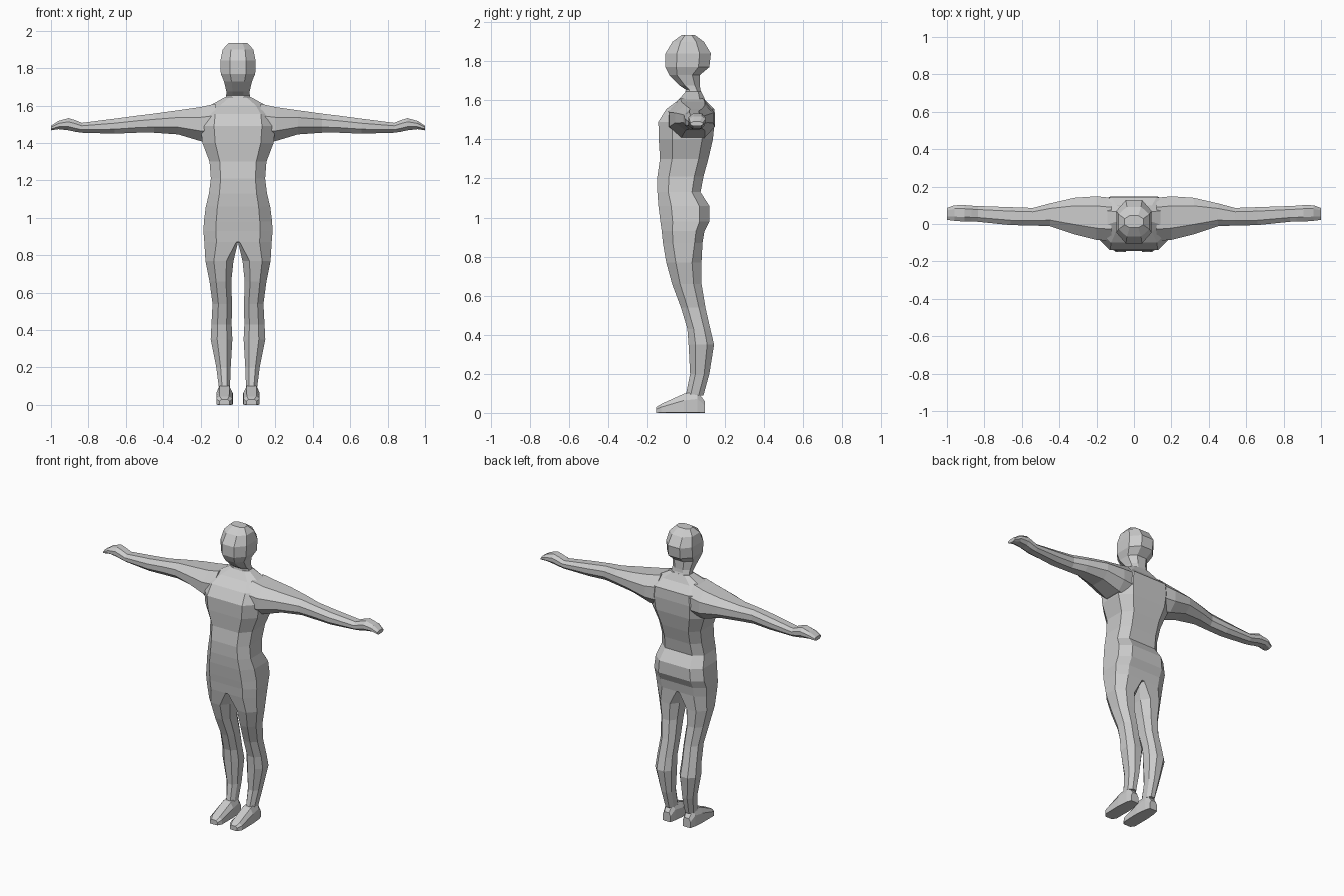
import bpy, bmesh

grey = bpy.data.materials.new("body grey")
grey.diffuse_color = (0.6, 0.6, 0.6, 1)


def ring(a0, a1, b0, b1, ca0, ca1, cb0, cb1):
    """Box section with cut corners; each cut is a fraction of the side."""
    w, d = a1 - a0, b1 - b0
    i, o, f, k = ca0 * w, ca1 * w, cb0 * d, cb1 * d
    return [(a0 + i, b0), (a1 - o, b0), (a1, b0 + f), (a1, b1 - k),
            (a1 - o, b1), (a0 + i, b1), (a0, b1 - k), (a0, b0 + f)]


def loft(name, axis, sections, cuts, mirror=False):
    """Skin sections (position, a0, a1, b0, b1[, own cuts]) along an axis."""
    bm = bmesh.new()
    loops = []
    for s in sections:
        c = s[5] if len(s) > 5 else cuts
        pts = ring(*s[1:5], *c)
        put = {"x": lambda a, b: (s[0], a, b),
               "y": lambda a, b: (a, s[0], b),
               "z": lambda a, b: (a, b, s[0])}[axis]
        loops.append([bm.verts.new(put(a, b)) for a, b in pts])
    for lo, hi in zip(loops, loops[1:]):
        for i in range(8):
            j = (i + 1) % 8
            bm.faces.new((lo[i], lo[j], hi[j], hi[i]))
    bm.faces.new(loops[0])
    bm.faces.new(loops[-1])
    bmesh.ops.recalc_face_normals(bm, faces=bm.faces)
    me = bpy.data.meshes.new(name)
    bm.to_mesh(me)
    bm.free()
    me.materials.append(grey)
    ob = bpy.data.objects.new(name, me)
    bpy.context.collection.objects.link(ob)
    if mirror:
        ob.modifiers.new("mirror", "MIRROR").use_mirror_merge = False
    return ob


# torso: height, half width, front, back
torso = [(0.87, .18, -.117, .085), (0.93, .185, -.123, .095),
         (0.98, .182, -.13, .12), (1.06, .172, -.14, .12),
         (1.13, .155, -.145, .075), (1.21, .145, -.145, .09),
         (1.30, .152, -.132, .115), (1.40, .19, -.138, .138),
         (1.49, .20, -.14, .147), (1.555, .19, -.10, .145),
         (1.60, .15, -.04, .10), (1.645, .07, .0, .078)]
loft("torso", "z", [(z, -w, w, f, b) for z, w, f, b in torso],
     (.18, .18, .25, .2))

# head and neck: height, half width, front, back
head = [(1.61, .068, -.01, .09), (1.655, .063, .0, .074),
        (1.675, .062, -.03, .072), (1.73, .075, -.085, .072),
        (1.77, .092, -.104, .12), (1.84, .094, -.104, .128),
        (1.90, .082, -.068, .092), (1.935, .05, -.02, .045)]
loft("head", "z", [(z, -w, w, f, b) for z, w, f, b in head],
     (.27, .27, .25, .25))

# arms with mitten hands: reach, front, back, underside, top
arm = [(.12, -.09, .14, 1.40, 1.61), (.20, -.085, .148, 1.41, 1.592),
       (.32, -.055, .14, 1.446, 1.575), (.45, -.012, .11, 1.455, 1.557),
       (.54, -.008, .086, 1.455, 1.546), (.66, -.006, .09, 1.45, 1.53),
       (.835, .012, .096, 1.455, 1.508), (.87, .013, .098, 1.46, 1.522),
       (.906, .013, .101, 1.468, 1.533), (.96, .017, .1, 1.474, 1.518),
       (1.0, .022, .086, 1.468, 1.492)]
loft("arm", "x", arm, (.27, .22, .3, .3), mirror=True)

# legs: height, inner, outer, front, back
leg = [(.87, .0, .18, -.117, .085, (.05, .36, .25, .2)),
       (.77, .024, .174, -.1, .08), (.66, .036, .152, -.07, .08),
       (.54, .032, .136, -.025, .1), (.43, .034, .142, .008, .125),
       (.35, .03, .146, .014, .144), (.20, .039, .116, .022, .12),
       (.09, .043, .102, .0, .09)]
loft("leg", "z", leg, (.25, .3, .27, .27), mirror=True)

# feet: depth, inner, outer, sole, instep
foot = [(-.15, .045, .098, 0, .03), (-.125, .03, .115, 0, .046),
        (-.01, .028, .116, 0, .098), (.06, .036, .11, 0, .11),
        (.096, .045, .1, 0, .06)]
loft("foot", "y", foot, (.2, .2, .02, .35), mirror=True)
